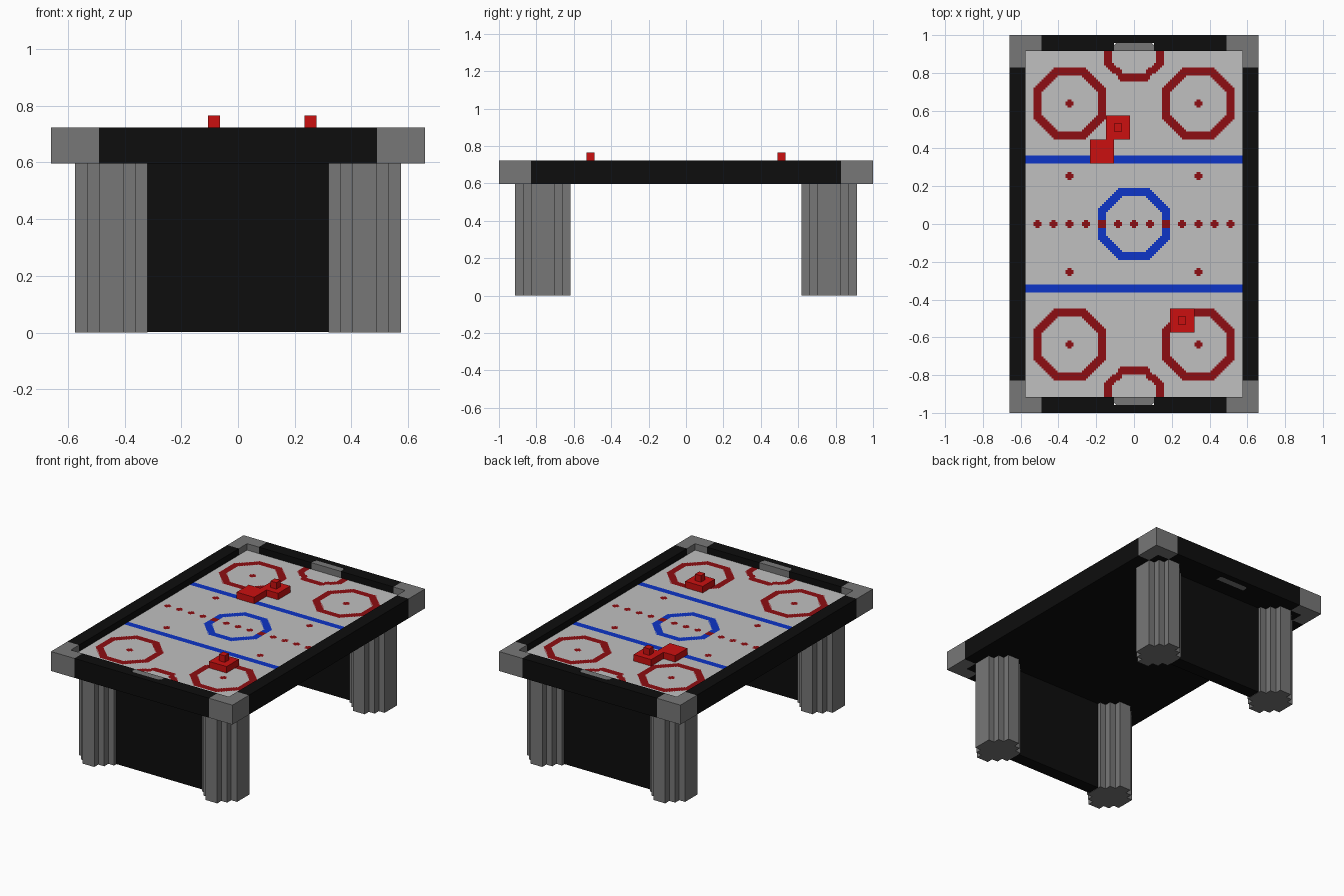
import bpy
import bmesh
from math import sqrt

if "Cube" in bpy.data.objects:
    bpy.data.objects.remove(bpy.data.objects["Cube"])

U = 1 / 47  # one block of the model


def material(name, color):
    m = bpy.data.materials.new(name)
    m.use_nodes = True
    m.diffuse_color = (*color, 1)
    m.node_tree.nodes["Principled BSDF"].inputs["Base Color"].default_value = (*color, 1)
    return m


black = material("black", (0.004, 0.004, 0.004))
grey = material("grey", (0.185, 0.185, 0.185))
white = material("pale_grey", (0.53, 0.53, 0.53))
dark_red = material("dark_red", (0.27, 0.004, 0.006))
blue = material("blue", (0.004, 0.035, 0.57))
red = material("bright_red", (0.6, 0.005, 0.005))


def finish(name, bm, *mats):
    mesh = bpy.data.meshes.new(name)
    bm.normal_update()
    bm.to_mesh(mesh)
    bm.free()
    for m in mats:
        mesh.materials.append(m)
    obj = bpy.data.objects.new(name, mesh)
    bpy.context.collection.objects.link(obj)
    return obj


def prism(name, outline, z0, z1, mat):
    """Extrude a counter-clockwise outline, in blocks, from z0 to z1."""
    bm = bmesh.new()
    base = bm.faces.new([bm.verts.new((x * U, y * U, z0 * U)) for x, y in outline])
    top = bmesh.ops.extrude_face_region(bm, geom=[base])["geom"]
    verts = [g for g in top if isinstance(g, bmesh.types.BMVert)]
    bmesh.ops.translate(bm, verts=verts, vec=(0, 0, (z1 - z0) * U))
    bmesh.ops.recalc_face_normals(bm, faces=bm.faces)
    return finish(name, bm, mat)


def box(name, x0, x1, y0, y1, z0, z1, mat):
    return prism(name, [(x0, y0), (x1, y0), (x1, y1), (x0, y1)], z0, z1, mat)


# Heights of the table, in blocks
LEG_TOP, FIELD, RIM_TOP = 28, 32, 34

# Table bed under the playing field
box("table_bed", -27, 27, -43, 43, LEG_TOP, FIELD - 0.1, black)

# Long rims
for side, s in (("left", 1), ("right", -1)):
    xs = sorted((27 * s, 31 * s))
    box(f"{side}_rim", *xs, -39, 39, LEG_TOP, RIM_TOP, black)

# Short rims notched around the goals, and the panels below them
for end, s in (("back", 1), ("front", -1)):
    notch = [(-23, 43), (-5, 43), (-5, 45), (5, 45), (5, 43), (23, 43), (23, 47), (-23, 47)]
    prism(f"{end}_rim", [(x, y * s) for x, y in notch], LEG_TOP, RIM_TOP, black)
    prism(f"{end}_goal", [(x, y * s) for x, y in ((-5, 43), (5, 43), (5, 44.5), (4.5, 45), (-4.5, 45), (-5, 44.5))],
          LEG_TOP, RIM_TOP, grey)
    box(f"{end}_panel", -17, 17, *sorted((34 * s, 38 * s)), 0.1, LEG_TOP, black)

# Corner caps and stepped legs
STEPS = [(6, 3), (4, 3), (4, 5), (2, 5), (2, 7)]
leg = STEPS + [(-x, y) for x, y in reversed(STEPS)]
leg += [(-x, -y) for x, y in leg]
corner = [(23, 43), (27, 43), (27, 39), (31, 39), (31, 47), (23, 47)]
for end, sy in (("back", 1), ("front", -1)):
    for side, sx in (("left", 1), ("right", -1)):
        prism(f"{end}_{side}_corner", [(x * sx, y * sy) for x, y in corner], LEG_TOP, RIM_TOP, grey)
        prism(f"{end}_{side}_leg", [(x + 21 * sx, y + 36 * sy) for x, y in leg], 0, LEG_TOP, grey)


# Playing field markings
def octagon(x, y):
    return max(abs(x), abs(y), (abs(x) + abs(y)) / sqrt(2))


def marking(x, y):
    """Material slot of the field cell at x, y: 0 plain, 1 dark red, 2 blue."""
    ax, ay = abs(x), abs(y)
    centre_ring = 7 < octagon(x, y) < 9
    # face-off dots
    dots = [(ax - 16, ay - 12), (ax - 16, ay - 30), (ax - 4, ay - 38)]
    dots += [(ax - 4 * k, ay) for k in range(7)]
    for dx, dy in dots:
        if max(abs(dx), abs(dy)) < 1 and (abs(dx) + abs(dy) < 1.25 or centre_ring):
            return 1
    # corner circles
    if 7 < octagon(ax - 16, ay - 30) < 9:
        return 1
    # goal creases, open at the slanted sides
    if 5.7 < octagon(x, ay - 43) < 7.5 and (ax < 4 or ay > 37.5):
        return 1
    # centre circle and zone lines
    if centre_ring or 15 < ay < 17:
        return 2
    return 0


bm = bmesh.new()
nx, ny = 108, 172
grid = [[bm.verts.new(((i - nx / 2) * U / 2, (j - ny / 2) * U / 2, FIELD * U))
         for j in range(ny + 1)] for i in range(nx + 1)]
for i in range(nx):
    for j in range(ny):
        f = bm.faces.new((grid[i][j], grid[i + 1][j], grid[i + 1][j + 1], grid[i][j + 1]))
        f.material_index = marking((i + 0.5 - nx / 2) / 2, (j + 0.5 - ny / 2) / 2)
finish("playing_field", bm, white, dark_red, blue)


# Strikers with handles, and the flat puck
def block(name, x, y, half, z0, z1):
    box(name, x - half, x + half, y - half, y + half, z0, z1, red)


for name, x, y in (("back_striker", -4, 24), ("front_striker", 12, -24)):
    block(name, x, y, 3, FIELD, RIM_TOP)
    block(name + "_handle", x, y, 1, RIM_TOP, RIM_TOP + 2)
block("puck", -8, 18, 3, FIELD, RIM_TOP)
